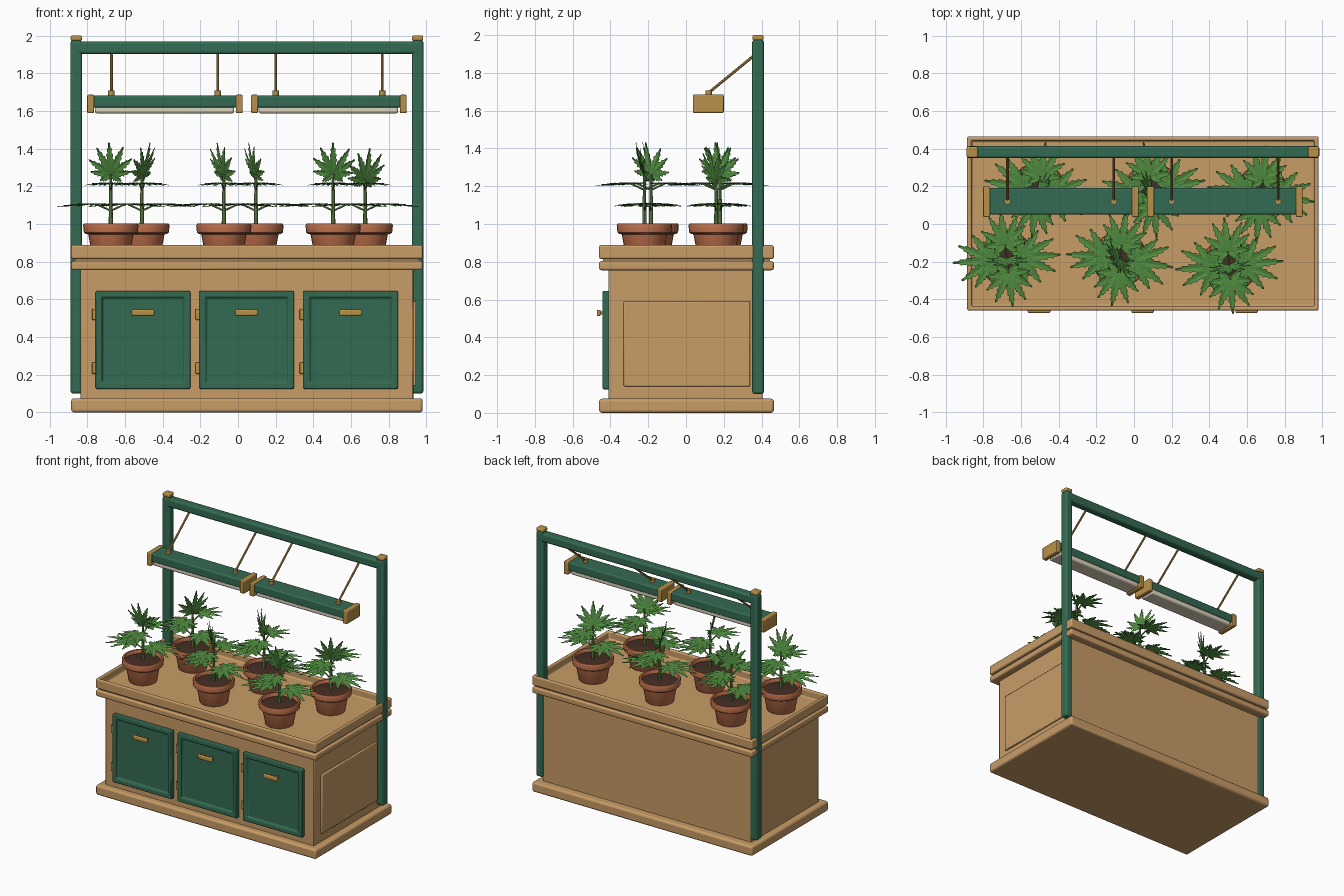
import bpy, bmesh, math, random
from mathutils import Matrix, Vector

if "Cube" in bpy.data.objects:
    bpy.data.objects.remove(bpy.data.objects["Cube"])

random.seed(4)


def mat(name, r, g, b):
    m = bpy.data.materials.new(name)
    m.diffuse_color = (r, g, b, 1)
    m.use_nodes = True
    m.node_tree.nodes["Principled BSDF"].inputs["Base Color"].default_value = m.diffuse_color
    return m


WOOD = mat("warm_wood", 0.58, 0.335, 0.135)
GREEN = mat("painted_green", 0.034, 0.145, 0.085)
GOLD = mat("brass", 0.485, 0.285, 0.065)
CLAY = mat("terracotta", 0.50, 0.155, 0.068)
SOIL = mat("soil", 0.06, 0.028, 0.018)
CREAM = mat("lamp_cream", 0.72, 0.66, 0.52)
LEAF = mat("leaf_green", 0.08, 0.26, 0.05)
STEM = mat("stem_green", 0.16, 0.30, 0.08)


def finish(bm, name, material, bevel=0.0, segs=2, smooth=True):
    me = bpy.data.meshes.new(name)
    bm.to_mesh(me)
    bm.free()
    ob = bpy.data.objects.new(name, me)
    bpy.context.collection.objects.link(ob)
    me.materials.append(material)
    if bevel:
        b = ob.modifiers.new("bevel", "BEVEL")
        b.width, b.segments, b.limit_method = bevel, segs, "ANGLE"
    if smooth:
        bpy.ops.object.select_all(action="DESELECT")
        ob.select_set(True)
        bpy.context.view_layer.objects.active = ob
        bpy.ops.object.shade_smooth_by_angle(angle=math.radians(35))
    return ob


def box_bm(x0, x1, y0, y1, z0, z1):
    bm = bmesh.new()
    m = Matrix.Translation(((x0 + x1) / 2, (y0 + y1) / 2, (z0 + z1) / 2))
    bmesh.ops.create_cube(bm, size=1, matrix=m @ Matrix.Diagonal((x1 - x0, y1 - y0, z1 - z0, 1)))
    return bm


def box(name, material, x0, x1, y0, y1, z0, z1, bevel=0.006, segs=2):
    return finish(box_bm(x0, x1, y0, y1, z0, z1), name, material, bevel, segs)


def recess(bm, direction, border, step, depth):
    """Inset the face pointing in a direction, then sink its middle."""
    bm.normal_update()
    f = max(bm.faces, key=lambda q: q.normal.dot(Vector(direction)))
    bmesh.ops.inset_region(bm, faces=[f], thickness=border)
    bmesh.ops.inset_region(bm, faces=[f], thickness=step, depth=-depth)


def rod(bm, a, b, r, sides=8, r2=None):
    a, b = Vector(a), Vector(b)
    rot = (b - a).to_track_quat("Z", "Y").to_matrix().to_4x4()
    bmesh.ops.create_cone(bm, cap_ends=True, segments=sides, radius1=r, radius2=r2 or r,
                          depth=(b - a).length, matrix=Matrix.Translation((a + b) / 2) @ rot)


# Cabinet
box("base_plinth", WOOD, -0.885, 0.98, -0.46, 0.465, 0, 0.075, 0.015, 3)
box("cabinet_body", WOOD, -0.835, 0.93, -0.41, 0.405, 0.07, 0.76, 0.005)
box("lower_lip", WOOD, -0.885, 0.98, -0.46, 0.465, 0.755, 0.803, 0.012, 3)
box("tray_floor", WOOD, -0.865, 0.96, -0.44, 0.445, 0.80, 0.825, 0)
bm = box_bm(-0.885, 0.98, -0.46, 0.465, 0.815, 0.888)
recess(bm, (0, 0, 1), 0.032, 0.001, 0.058)
finish(bm, "tray_rim", WOOD, 0.010, 3)
bm = box_bm(0.925, 0.945, -0.33, 0.34, 0.14, 0.59)
finish(bm, "side_panel", WOOD, 0.006)

# Doors with handles and hinges
for i, x0 in enumerate((-0.755, -0.205, 0.347)):
    x1 = x0 + 0.502
    bm = box_bm(x0, x1, -0.442, -0.405, 0.125, 0.645)
    recess(bm, (0, -1, 0), 0.045, 0.010, 0.016)
    finish(bm, f"door_{i}", GREEN, 0.006)
    xc = (x0 + x1) / 2
    box(f"handle_{i}", GOLD, xc - 0.06, xc + 0.06, -0.472, -0.452, 0.513, 0.546, 0.007)
    for s in (-0.035, 0.035):
        box(f"handle_post_{i}", GOLD, xc + s - 0.008, xc + s + 0.008, -0.456, -0.424, 0.522, 0.538, 0)
    for z in (0.205, 0.49):
        box(f"hinge_{i}", GOLD, x0 - 0.02, x0 + 0.002, -0.432, -0.405, z, z + 0.06, 0.004)

# Frame of posts and top beam
for side, x in (("left", -0.858), ("right", 0.953)):
    box(f"post_{side}", GREEN, x - 0.031, x + 0.031, 0.35, 0.413, 0.10, 1.975, 0.014, 3)
    box(f"post_cap_{side}", GOLD, x - 0.03, x + 0.03, 0.352, 0.411, 1.972, 2.0, 0.009, 3)
box("top_beam", GREEN, -0.87, 0.965, 0.349, 0.414, 1.902, 1.968, 0.014, 3)

# Hanging lamps
for i, (x0, rods) in enumerate(((-0.80, (-0.672, -0.107)), (0.07, (0.2, 0.765)))):
    x1 = x0 + 0.825
    bm = box_bm(x0 + 0.02, x1 - 0.02, 0.05, 0.19, 1.618, 1.682)
    finish(bm, f"lamp_housing_{i}", GREEN, 0.010, 3)
    box(f"lamp_tube_{i}", CREAM, x0 + 0.04, x1 - 0.045, 0.058, 0.182, 1.587, 1.63, 0.012, 3)
    for e in (x0, x1 - 0.036):
        box(f"lamp_end_{i}", GOLD, e, e + 0.036, 0.037, 0.2, 1.588, 1.686, 0.006)
    bm = bmesh.new()
    for x in rods:
        rod(bm, (x, 0.12, 1.695), (x, 0.37, 1.90), 0.0075)
        rod(bm, (x, 0.12, 1.675), (x, 0.12, 1.708), 0.017, 12)
    finish(bm, f"lamp_rods_{i}", GOLD)


def lathe(name, material, profile, x, y, sides=28):
    bm = bmesh.new()
    vs = [bm.verts.new((r, 0, z)) for r, z in profile]
    es = [bm.edges.new(p) for p in zip(vs, vs[1:])]
    bmesh.ops.spin(bm, geom=vs + es, axis=(0, 0, 1), cent=(0, 0, 0), angle=math.tau,
                   steps=sides, use_duplicate=False)
    bmesh.ops.remove_doubles(bm, verts=bm.verts, dist=1e-4)
    bmesh.ops.recalc_face_normals(bm, faces=bm.faces)
    bmesh.ops.translate(bm, verts=bm.verts, vec=(x, y, 0))
    return finish(bm, name, material)


def leaflet(bm, m, length, width, droop):
    """Saw-toothed blade along local x, folded along its midrib."""
    n = 12
    mid, left, right = [], [], []
    for k in range(n + 1):
        t = k / n
        w = width * math.sin(math.pi * t ** 0.8) ** 0.9 if 0 < k < n else 0
        w *= 1.15 if k % 2 else 0.78
        z = -droop * length * t * t
        mid.append(bm.verts.new(m @ Vector((t * length, 0, z))))
        tip = min(1, t + (0.05 if k % 2 else 0)) * length
        for row, s in ((left, 1), (right, -1)):
            row.append(bm.verts.new(m @ Vector((tip, s * w, z + w * 0.25))) if w else mid[-1])
    for k in range(n):
        for quad in ((mid[k], mid[k + 1], left[k + 1], left[k]),
                     (mid[k + 1], mid[k], right[k], right[k + 1])):
            bm.faces.new(list(dict.fromkeys(quad)))


def palm_leaf(bm, m, size, droop):
    for a, s in ((0, 1), (27, 0.93), (54, 0.8), (86, 0.62), (125, 0.4)):
        for sign in ((1, -1) if a else (1,)):
            j = random.uniform(-4, 4)
            leaflet(bm, m @ Matrix.Rotation(math.radians(sign * a + j), 4, "Z"),
                    size * s, size * 0.105, droop)


POT = [(0, 0.815), (0.092, 0.815), (0.097, 0.822), (0.120, 0.945), (0.134, 0.948), (0.143, 0.955),
       (0.147, 0.992), (0.142, 1.002), (0.130, 1.002), (0.124, 0.992), (0.120, 0.965)]

# Pot centre, turn of the paired leaves, turn of the top leaf
PLANTS = ((-0.675, -0.185, 6, 0), (-0.075, -0.185, -8, -58), (0.505, -0.22, 5, 8),
          (-0.51, 0.18, -10, 60), (0.095, 0.18, 8, -68), (0.675, 0.16, -7, 35))

for i, (x, y, turn, top) in enumerate(PLANTS):
    lathe(f"pot_{i}", CLAY, POT, x, y)
    lathe(f"soil_{i}", SOIL, [(0.123, 0.978), (0.07, 0.985), (0, 0.988)], x, y)
    stems, leaves = bmesh.new(), bmesh.new()
    place = Matrix.Translation((x, y, 0))
    height = 1.265 if i != 5 else 1.235
    rod(stems, (x, y, 0.97), (x, y, height), 0.012, 8, 0.007)
    # Lower pair points sideways, upper pair front and back
    for base, z, size in ((0, 1.105, 0.215), (90, 1.215, 0.185)):
        for half in (0, 180):
            r = place @ Matrix.Rotation(math.radians(base + turn + half), 4, "Z")
            rod(stems, r @ Vector((0, 0, z - 0.035)), r @ Vector((0.075, 0, z)), 0.005, 6)
            palm_leaf(leaves, r @ Matrix.Translation((0.075, 0, z)), size, 0.07)
    # Upright top leaf, leaning a little outward
    lean = math.radians(20)
    s, c = math.sin(lean), math.cos(lean)
    axes = Matrix(((0, -1, 0, 0), (-s, 0, -c, 0), (c, 0, -s, 0), (0, 0, 0, 1)))
    palm_leaf(leaves, place @ Matrix.Translation((0, 0, height)) @
              Matrix.Rotation(math.radians(top), 4, "Z") @ axes, 0.175, 0.1)
    finish(stems, f"plant_stem_{i}", STEM)
    finish(leaves, f"plant_leaves_{i}", LEAF, smooth=False)
